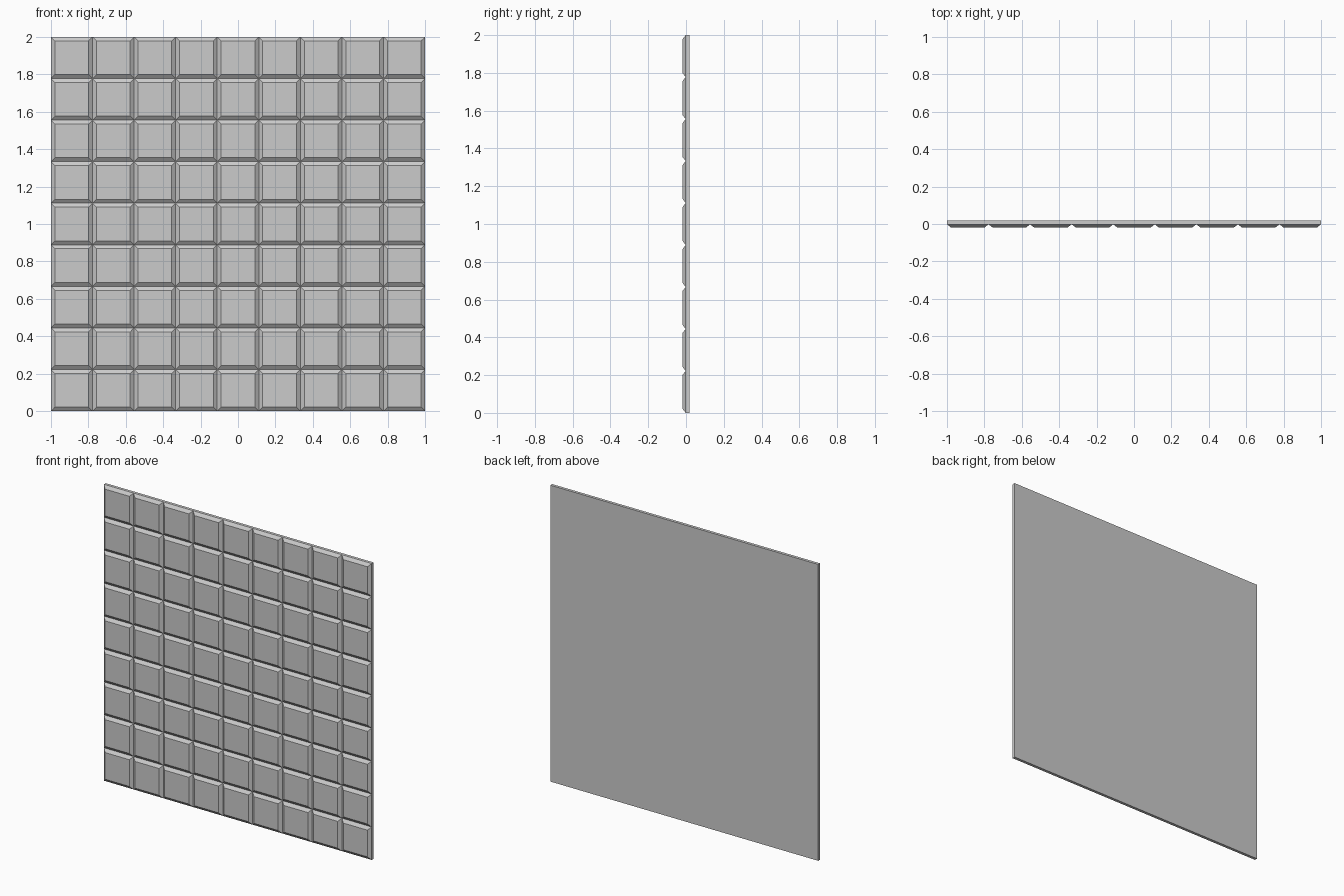
import bpy, bmesh

if "Cube" in bpy.data.objects:
    bpy.data.objects.remove(bpy.data.objects["Cube"])

N = 9                    # tiles per side
P = 2.0 / N              # tile pitch
FRONT, GROOVE, BACK = -0.018, -0.002, 0.018
BEVEL = 0.021


def make_object(name, bm):
    bmesh.ops.remove_doubles(bm, verts=bm.verts, dist=1e-5)
    bmesh.ops.recalc_face_normals(bm, faces=bm.faces)
    mesh = bpy.data.meshes.new(name)
    bm.to_mesh(mesh)
    bm.free()
    ob = bpy.data.objects.new(name, mesh)
    bpy.context.collection.objects.link(ob)
    return ob


def ring(bm, x0, x1, z0, z1, y):
    return [bm.verts.new(c) for c in ((x0, y, z0), (x1, y, z0), (x1, y, z1), (x0, y, z1))]


def bridge(bm, a, b):
    for i in range(4):
        j = (i + 1) % 4
        bm.faces.new((a[i], a[j], b[j], b[i]))


# One closed panel: flat back, straight rim, bevelled tiles on the front
bm = bmesh.new()
back = ring(bm, -1, 1, 0, 2, BACK)
rim = ring(bm, -1, 1, 0, 2, GROOVE)
bm.faces.new(back)
bridge(bm, back, rim)
for i in range(N):
    for k in range(N):
        x, z = -1 + i * P, k * P
        outer = ring(bm, x, x + P, z, z + P, GROOVE)
        inner = ring(bm, x + BEVEL, x + P - BEVEL, z + BEVEL, z + P - BEVEL, FRONT)
        bridge(bm, outer, inner)
        bm.faces.new(inner)
make_object("tiled_wall_panel", bm)
